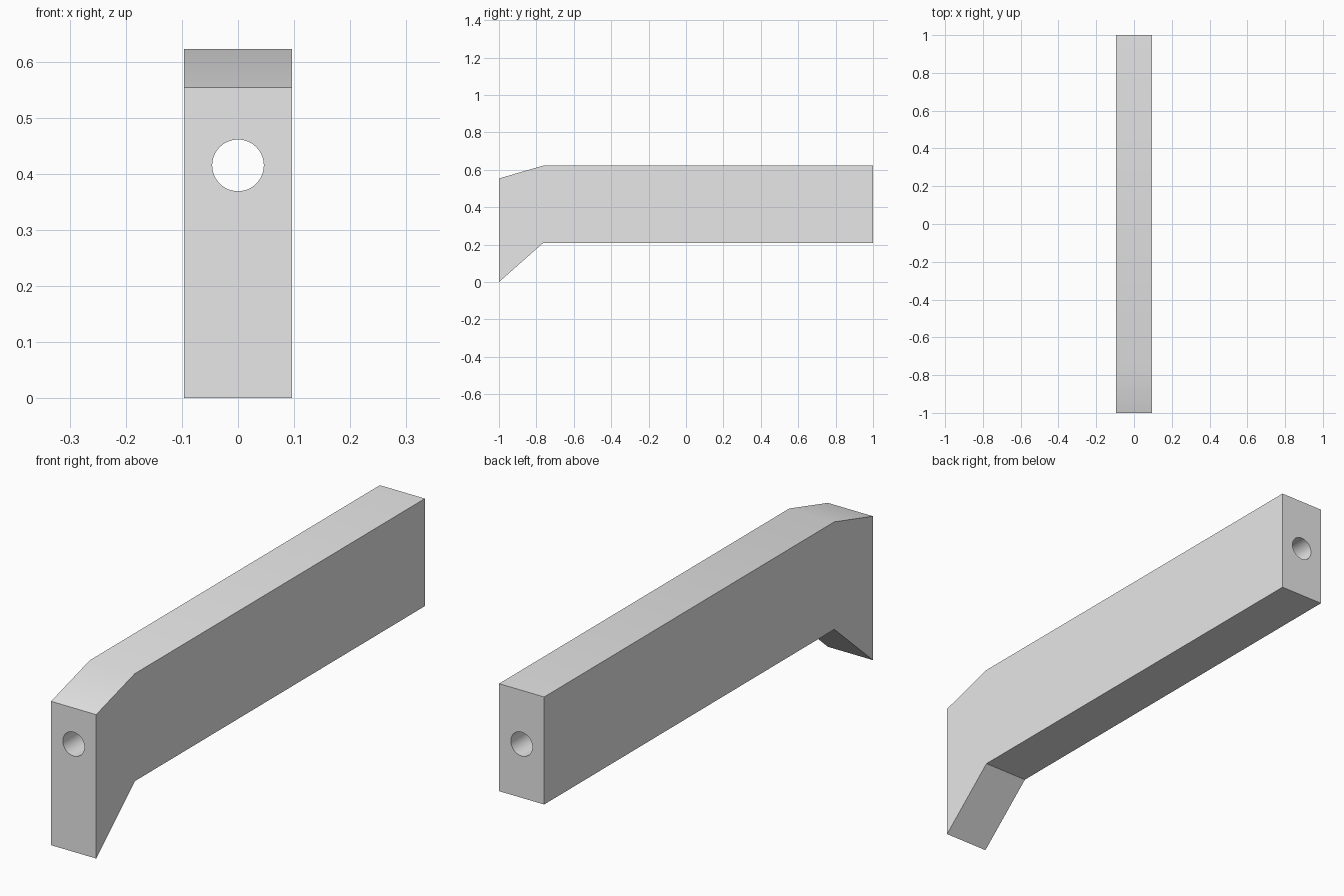
import bpy
import bmesh
import math
from mathutils import Matrix

if "Cube" in bpy.data.objects:
    bpy.data.objects.remove(bpy.data.objects["Cube"], do_unlink=True)

HALF_WIDTH = 0.096
BORE_HEIGHT = 0.415
BORE_RADIUS = 0.046

grey = bpy.data.materials.new("light_grey")
grey.use_nodes = True
colour = (0.8, 0.8, 0.8, 1)
grey.diffuse_color = colour
grey.node_tree.nodes["Principled BSDF"].inputs["Base Color"].default_value = colour


def make_object(name, bm):
    bmesh.ops.recalc_face_normals(bm, faces=bm.faces[:])
    mesh = bpy.data.meshes.new(name)
    bm.to_mesh(mesh)
    bm.free()
    mesh.materials.append(grey)
    obj = bpy.data.objects.new(name, mesh)
    bpy.context.collection.objects.link(obj)
    return obj


# Bar: side profile (y, z) with a flared front end, extruded across x
profile = [(-1, 0), (-0.765, 0.208), (1, 0.208), (1, 0.622), (-0.765, 0.622), (-1, 0.554)]
bm = bmesh.new()
side = bm.faces.new([bm.verts.new((-HALF_WIDTH, y, z)) for y, z in profile])
extruded = bmesh.ops.extrude_face_region(bm, geom=[side], use_keep_orig=True)
moved = [v for v in extruded["geom"] if isinstance(v, bmesh.types.BMVert)]
bmesh.ops.translate(bm, verts=moved, vec=(2 * HALF_WIDTH, 0, 0))
bar = make_object("bar", bm)

# Round bore running the whole length
bm = bmesh.new()
bmesh.ops.create_cone(
    bm, cap_ends=True, segments=64, radius1=BORE_RADIUS, radius2=BORE_RADIUS, depth=3,
    matrix=Matrix.Translation((0, 0, BORE_HEIGHT)) @ Matrix.Rotation(math.pi / 2, 4, "X"))
cutter = make_object("bore_cutter", bm)
cutter.hide_render = True

bpy.ops.object.select_all(action="DESELECT")
bar.select_set(True)
bpy.context.view_layer.objects.active = bar
bore = bar.modifiers.new("bore", "BOOLEAN")
bore.operation = "DIFFERENCE"
bore.solver = "EXACT"
bore.object = cutter
bpy.ops.object.modifier_apply(modifier=bore.name)
bpy.data.objects.remove(cutter, do_unlink=True)

# Smooth bore and shallow top bend, crisp corners elsewhere
bpy.ops.object.shade_smooth_by_angle(angle=math.radians(30))
